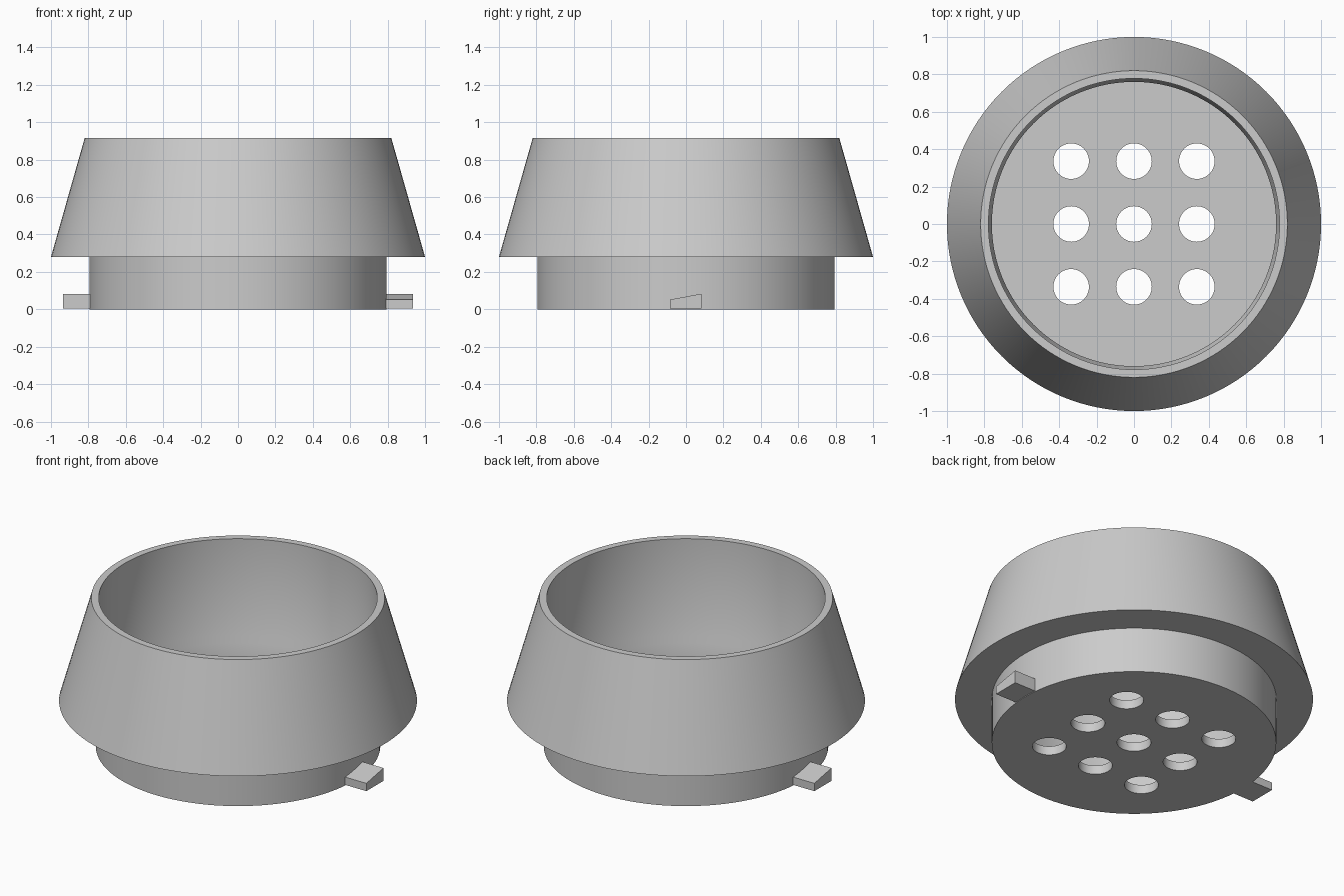
import bpy, bmesh, math

cube = bpy.data.objects.get("Cube")
if cube:
    bpy.data.objects.remove(cube, do_unlink=True)

grey = bpy.data.materials.new("light_grey")
grey.use_nodes = True
grey.diffuse_color = (0.6, 0.6, 0.6, 1)
grey.node_tree.nodes["Principled BSDF"].inputs["Base Color"].default_value = (0.6, 0.6, 0.6, 1)


def finish(name, bm):
    bmesh.ops.recalc_face_normals(bm, faces=bm.faces)
    mesh = bpy.data.meshes.new(name)
    bm.to_mesh(mesh)
    bm.free()
    mesh.materials.append(grey)
    obj = bpy.data.objects.new(name, mesh)
    bpy.context.collection.objects.link(obj)
    return obj


def select_only(obj):
    bpy.ops.object.select_all(action="DESELECT")
    obj.select_set(True)
    bpy.context.view_layer.objects.active = obj


def lathe(name, profile, sides):
    """Revolve (radius, height) points and cap both ends."""
    bm = bmesh.new()
    rings = []
    for r, z in profile:
        angles = [2 * math.pi * i / sides for i in range(sides)]
        rings.append([bm.verts.new((r * math.cos(a), r * math.sin(a), z)) for a in angles])
    for low, high in zip(rings, rings[1:]):
        for i in range(sides):
            j = (i + 1) % sides
            bm.faces.new((low[i], low[j], high[j], high[i]))
    bm.faces.new(rings[0])
    bm.faces.new(rings[-1])
    return finish(name, bm)


# Cup: lower collar, flared skirt, rim, inner wall and floor
FLOOR = 0.055
cup = lathe("cup", [(0.795, 0), (0.795, 0.28), (1, 0.28), (0.82, 0.915),
                    (0.778, 0.915), (0.778, 0.32), (0.76, 0.28), (0.76, FLOOR)], 128)

# Grid of drain holes through the floor
bm = bmesh.new()
for x in (-0.336, 0, 0.336):
    for y in (-0.336, 0, 0.336):
        made = bmesh.ops.create_cone(bm, cap_ends=True, segments=48, radius1=0.095,
                                     radius2=0.095, depth=0.3)
        bmesh.ops.translate(bm, verts=made["verts"], vec=(x, y, FLOOR / 2))
cutter = finish("hole_cutter", bm)
cutter.hide_render = True
cut = cup.modifiers.new("holes", "BOOLEAN")
cut.operation = "DIFFERENCE"
cut.solver = "EXACT"
cut.object = cutter
select_only(cup)
bpy.ops.object.modifier_apply(modifier="holes")
bpy.data.objects.remove(cutter, do_unlink=True)
select_only(cup)
bpy.ops.object.shade_smooth_by_angle(angle=math.radians(35))

# Wedge-shaped locking tabs, turned half a circle from each other
for name, turn in (("left_tab", 1), ("right_tab", -1)):
    bm = bmesh.new()
    side = [(-0.085, 0.004), (0.082, 0.004), (0.082, 0.083), (-0.085, 0.052)]
    base = bm.faces.new([bm.verts.new((0.775 * turn, y * turn, z)) for y, z in side])
    out = bmesh.ops.extrude_face_region(bm, geom=[base], use_keep_orig=True)
    moved = [g for g in out["geom"] if isinstance(g, bmesh.types.BMVert)]
    bmesh.ops.translate(bm, verts=moved, vec=(0.16 * turn, 0, 0))
    finish(name, bm)
